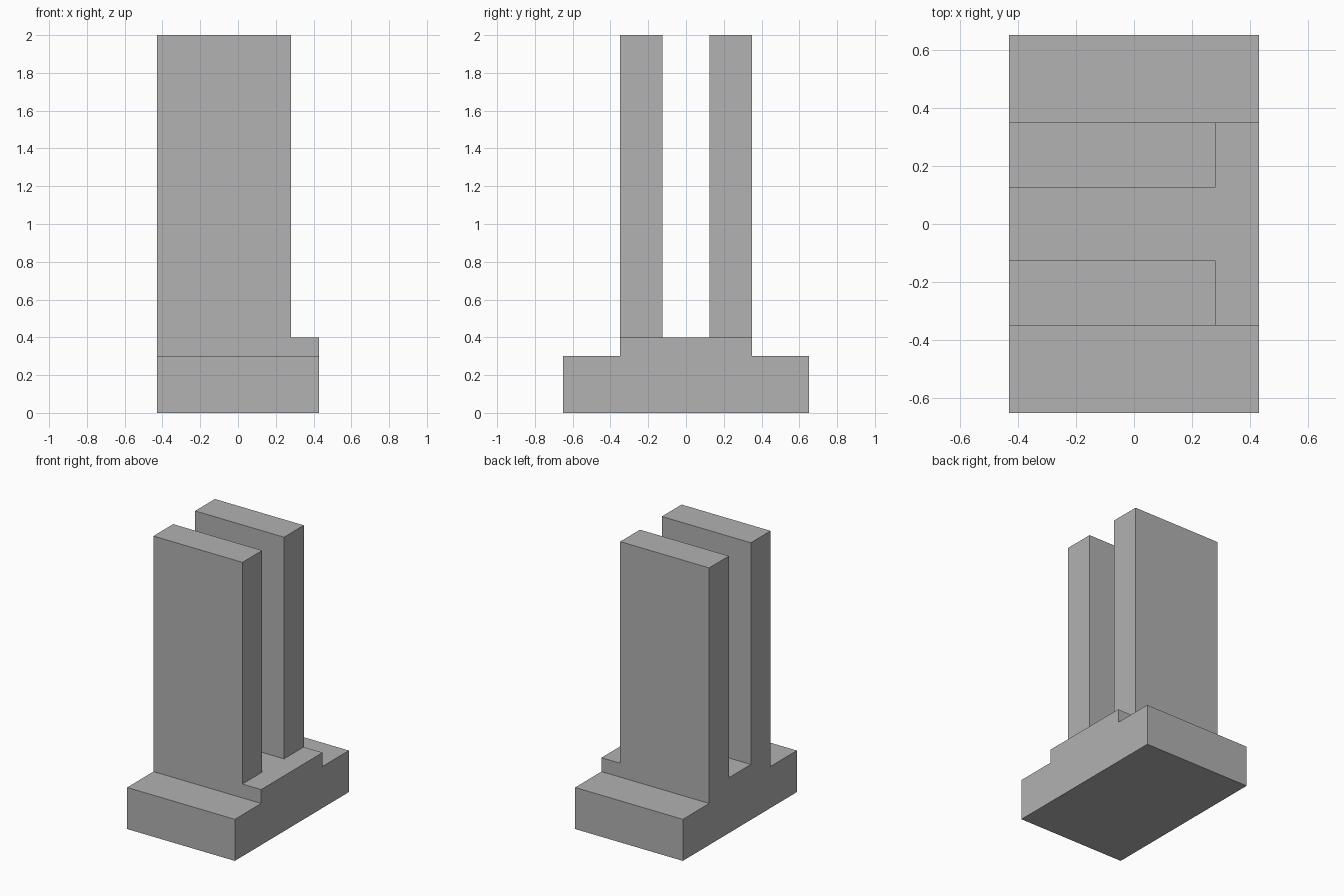
import bpy
import bmesh
from mathutils import Vector

cube = bpy.data.objects.get("Cube")
if cube:
    bpy.data.objects.remove(cube, do_unlink=True)

BACK, WALL_END, FRONT = -0.43, 0.28, 0.43   # stations along x
LEDGE, STEP, TOP = 0.3, 0.4, 2.0            # heights
INNER, OUTER, SIDE = 0.125, 0.35, 0.65      # half widths along y

grey = bpy.data.materials.new("plain grey")
grey.use_nodes = True
colour = (0.445, 0.445, 0.445, 1)
grey.diffuse_color = colour
grey.node_tree.nodes["Principled BSDF"].inputs["Base Color"].default_value = colour


def extrude(bm, faces, offset):
    """Extrude faces by an offset and return the new end faces."""
    made = bmesh.ops.extrude_face_region(bm, geom=faces)["geom"]
    verts = [g for g in made if isinstance(g, bmesh.types.BMVert)]
    bmesh.ops.translate(bm, verts=verts, vec=Vector(offset))
    return [g for g in made if isinstance(g, bmesh.types.BMFace)]


bm = bmesh.new()

# Stepped base: mirrored profile swept along x in two stretches
half = [(SIDE, 0), (SIDE, LEDGE), (OUTER, LEDGE), (OUTER, STEP), (INNER, STEP)]
profile = half + [(-y, z) for y, z in reversed(half)]
cap = [bm.faces.new([bm.verts.new((BACK, y, z)) for y, z in profile])]
cap = extrude(bm, cap, (WALL_END - BACK, 0, 0))
extrude(bm, cap, (FRONT - WALL_END, 0, 0))

# Two upright slabs raised from the step
bm.normal_update()
feet = []
for face in bm.faces:
    c = face.calc_center_median()
    if abs(c.z - STEP) < 0.001 and c.x < WALL_END and INNER < abs(c.y) < OUTER:
        feet.append(face)
extrude(bm, feet, (0, 0, TOP - STEP))

# Merge coplanar faces into clean flat sides
bmesh.ops.recalc_face_normals(bm, faces=bm.faces[:])
bmesh.ops.dissolve_limit(bm, angle_limit=0.01, verts=bm.verts[:], edges=bm.edges[:])

mesh = bpy.data.meshes.new("stepped_base_with_twin_slabs")
bm.to_mesh(mesh)
bm.free()
mesh.materials.append(grey)
body = bpy.data.objects.new("stepped_base_with_twin_slabs", mesh)
bpy.context.collection.objects.link(body)
